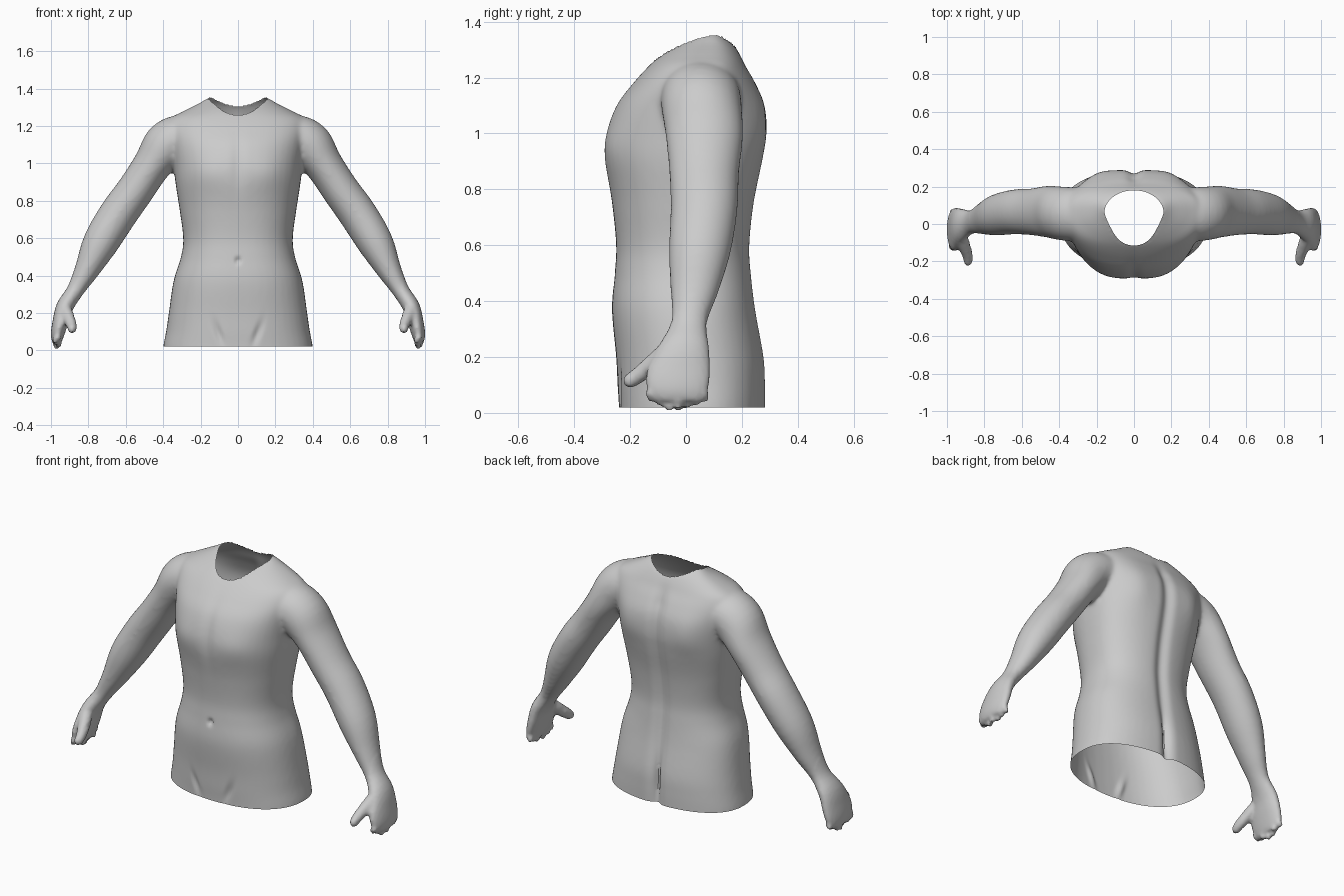
import bpy, bmesh, math, random
from mathutils import Vector

if "Cube" in bpy.data.objects:
    bpy.data.objects.remove(bpy.data.objects["Cube"])

random.seed(4)
skin = bpy.data.materials.new("light grey")
skin.diffuse_color = (0.6, 0.6, 0.6, 1)
skin.use_nodes = True
skin.node_tree.nodes["Principled BSDF"].inputs["Base Color"].default_value = skin.diffuse_color
N = 48


def refine(rows, steps=5):
    """Catmull-Rom interpolation between rows of numbers."""
    out = []
    for i in range(len(rows) - 1):
        a, b, c, d = (rows[max(0, min(len(rows) - 1, i + k))] for k in (-1, 0, 1, 2))
        for s in range(steps):
            t = s / steps
            out.append([0.5 * (2 * q + (r - p) * t + (2 * p - 5 * q + 4 * r - w) * t * t
                               + (3 * q - p - 3 * r + w) * t ** 3)
                        for p, q, r, w in zip(a, b, c, d)])
    return out + [list(rows[-1])]


def loft(bm, rings):
    """Skin a closed solid through equal-sized rings of points."""
    rings = [[bm.verts.new(p) for p in r] for r in rings]
    n = len(rings[0])
    for a, b in zip(rings, rings[1:]):
        for i in range(n):
            bm.faces.new((a[i], a[(i + 1) % n], b[(i + 1) % n], b[i]))
    bm.faces.new(rings[0][::-1])
    bm.faces.new(rings[-1])


def sgn_pow(v, e):
    return math.copysign(abs(v) ** e, v)


def tube(bm, rows, side):
    """Limb rows: x, z, half thickness, y front, y back."""
    rows, rings = refine(rows, 4), []
    for i, (x, z, r, y0, y1) in enumerate(rows):
        p, q = rows[max(0, i - 1)], rows[min(len(rows) - 1, i + 1)]
        d = Vector((q[0] - p[0], q[1] - p[1])).normalized()
        ring = []
        for k in range(24):
            a = math.tau * k / 24
            u, v = r * math.cos(a), (y1 - y0) / 2 * math.sin(a)
            ring.append((side * (x - d.y * u), (y0 + y1) / 2 + v, z + d.x * u))
        rings.append(ring)
    loft(bm, rings)


def bead_chain(bm, pts, side):
    """Tapering digit built from overlapping balls: x, y, z, radius."""
    for x, y, z, r in refine(pts, 5):
        m = bmesh.ops.create_icosphere(bm, subdivisions=2, radius=r)
        bmesh.ops.translate(bm, verts=m["verts"], vec=(side * x, y, z))


bm = bmesh.new()

# Trunk: z, half width, y front, y back, y of widest point
trunk = [(-0.06, .405, -.24, .285, .04), (.02, .40, -.24, .285, .04), (.10, .385, -.245, .285, .04),
         (.20, .37, -.25, .28, .03), (.37, .345, -.265, .25, .02), (.5, .305, -.255, .235, .01),
         (.6, .293, -.25, .23, .01), (.75, .312, -.265, .245, .02), (.9, .335, -.29, .275, .03),
         (1.0, .345, -.285, .29, .04), (1.1, .36, -.25, .283, .05), (1.18, .375, -.19, .25, .06),
         (1.24, .36, -.135, .215, .07), (1.28, .29, -.09, .195, .08), (1.32, .21, -.03, .17, .09),
         (1.35, .16, .03, .14, .09), (1.365, .11, .05, .12, .09)]
rings = []
for z, w, y0, y1, yc in refine(trunk, 6):
    ring = []
    for k in range(N):
        c, s = math.cos(math.tau * k / N), math.sin(math.tau * k / N)
        depth = y1 - yc if s > 0 else yc - y0
        ring.append((w * sgn_pow(c, .86), yc + depth * sgn_pow(s, .86), z))
    rings.append(ring)
loft(bm, rings)

arm = [(.24, 1.14, .10, -.08, .18), (.31, 1.135, .125, -.09, .195), (.385, 1.09, .128, -.088, .2),
       (.46, .99, .103, -.073, .205), (.55, .855, .1, -.06, .19), (.64, .73, .102, -.055, .185),
       (.735, .575, .096, -.062, .16), (.808, .43, .067, -.055, .115), (.87, .32, .046, -.055, .075),
       (.925, .235, .046, -.10, .082), (.95, .15, .042, -.14, .087), (.965, .085, .036, -.14, .08),
       (.968, .045, .026, -.115, .065)]
for side in (1, -1):
    tube(bm, arm, side)
    # Thumb
    bead_chain(bm, [(.925, -.07, .22, .035), (.905, -.12, .175, .034), (.888, -.17, .135, .03),
                    (.884, -.2, .115, .026)], side)
    # Short broken finger stumps
    for j in range(7):
        y = -.125 + .031 * j
        tip = .018 + .004 * (j - 3) ** 2 * .9 + random.uniform(0, .012)
        x = .965 + random.uniform(-.012, .014)
        bead_chain(bm, [(.965, y, .07, .02), (x, y + .004, tip, .016)], side)

# Fuse all parts into one skin
mesh = bpy.data.meshes.new("body")
bm.to_mesh(mesh)
bm.free()
body = bpy.data.objects.new("torso_with_arms", mesh)
bpy.context.collection.objects.link(body)
bpy.context.view_layer.objects.active = body
body.select_set(True)
mod = body.modifiers.new("fuse", 'REMESH')
mod.mode = 'VOXEL'
mod.voxel_size = 0.011
bpy.ops.object.modifier_apply(modifier=mod.name)

bm = bmesh.new()
bm.from_mesh(body.data)
for _ in range(6):
    soft = [v for v in bm.verts if abs(v.co.x) < .88]
    bmesh.ops.smooth_vert(bm, verts=soft, factor=.5, use_axis_x=True, use_axis_y=True, use_axis_z=True)


def bump(d, w):
    return math.exp(-(d / w) ** 2)


# Sculpted dents: spine, cleft, navel, breastbone, groin creases, shoulder blades
for v in bm.verts:
    x, y, z = v.co
    ax = abs(x)
    if ax > .45:
        continue
    if y > .12:
        v.co.y -= .02 * bump(x, .035) * (1 if z < 1.15 else bump(z - 1.15, .08))
        v.co.y -= .022 * bump(x, .014) * bump(z - .15, .12)
        v.co.y += .012 * bump(ax - .19, .08) * bump(z - 1.03, .12)
    elif y < -.1:
        v.co.y += .02 * bump(x, .012) * bump(z - .48, .016)
        v.co.y += .008 * bump(x, .03) * bump(z - 1.0, .15)
        v.co.y += .012 * bump(ax - .1 - .35 * (z - .08), .018) * bump(z - .09, .06)
        v.co.y -= .008 * bump(ax - .16, .1) * bump(z - .95, .08)

# Open waist
low = [v for v in bm.verts if abs(v.co.x) < .6 and v.co.z < .3]
faces = {f for v in low for f in v.link_faces}
edges = {e for f in faces for e in f.edges}
verts = {v for f in faces for v in f.verts}
bmesh.ops.bisect_plane(bm, geom=list(verts) + list(edges) + list(faces), plane_co=(0, 0, .02),
                       plane_no=(0, 0, -1), clear_outer=True)


# Open egg-shaped neck
def egg(x, y):
    a = math.atan2(y - .06, x)
    c, s = math.cos(a), math.sin(a)
    w = .158 if s > 0 else .158 - .02 * abs(s * c) * 2
    d = .12 if s > 0 else .175
    return 1 / math.sqrt((c / w) ** 2 + (s / d) ** 2), c, s


hole = []
for f in bm.faces:
    p = f.calc_center_median()
    if p.z > 1.1 and math.hypot(p.x, p.y - .06) < egg(p.x, p.y)[0]:
        hole.append(f)
bmesh.ops.delete(bm, geom=hole, context='FACES')
for v in bm.verts:
    if v.is_boundary and v.co.z > 1.1:
        r, c, s = egg(v.co.x, v.co.y)
        v.co.x, v.co.y = r * c, .06 + r * s
bm.to_mesh(body.data)
bm.free()
body.data.materials.clear()
body.data.materials.append(skin)
bpy.ops.object.shade_smooth_by_angle(angle=math.radians(50))
